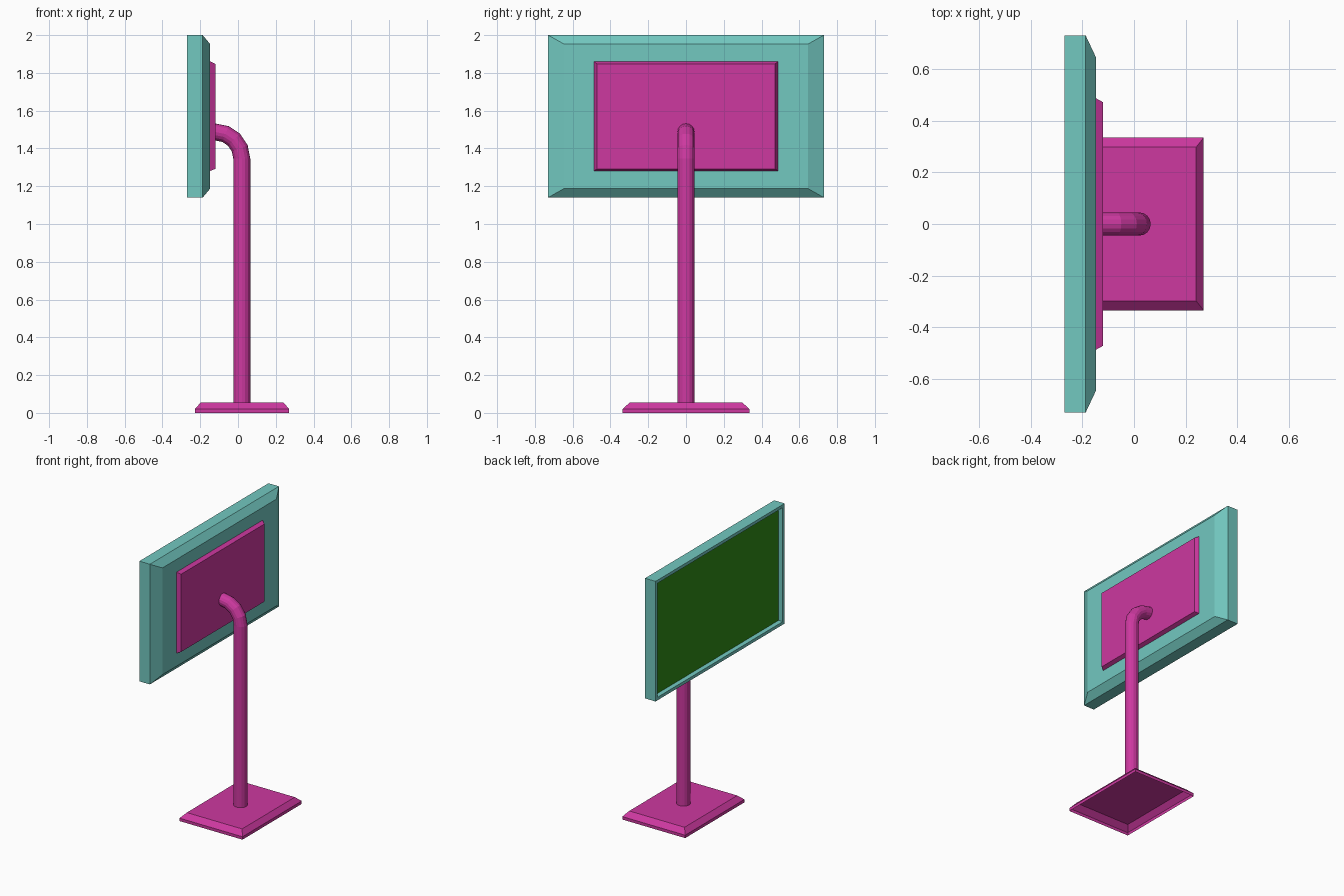
import bpy, bmesh, math

if "Cube" in bpy.data.objects:
    bpy.data.objects.remove(bpy.data.objects["Cube"])

def material(name, color):
    m = bpy.data.materials.new(name)
    m.diffuse_color = (*color, 1)
    m.use_nodes = True
    m.node_tree.nodes["Principled BSDF"].inputs["Base Color"].default_value = m.diffuse_color
    return m

TEAL = material("teal", (0.17, 0.58, 0.53))
PINK = material("pink", (0.61, 0.04, 0.35))
GREEN = material("green", (0.03, 0.26, 0.008))

def loft(name, rings, mats, cap_start=False, cap_end=False, start_mat=0):
    """Skin a series of equal-length point rings, optionally closing the ends."""
    bm = bmesh.new()
    loops = [[bm.verts.new(p) for p in ring] for ring in rings]
    for a, b in zip(loops, loops[1:]):
        for i in range(len(a)):
            j = (i + 1) % len(a)
            bm.faces.new((a[i], a[j], b[j], b[i]))
    if cap_start:
        bm.faces.new(loops[0][::-1]).material_index = start_mat
    if cap_end:
        bm.faces.new(loops[-1])
    bmesh.ops.recalc_face_normals(bm, faces=bm.faces)
    me = bpy.data.meshes.new(name)
    bm.to_mesh(me)
    bm.free()
    for m in mats:
        me.materials.append(m)
    ob = bpy.data.objects.new(name, me)
    bpy.context.collection.objects.link(ob)
    return ob

def upright(x, hy, z0, z1):
    """Rectangle facing along x."""
    return [(x, -hy, z0), (x, hy, z0), (x, hy, z1), (x, -hy, z1)]

def level(z, x0, x1, hy):
    """Rectangle facing along z."""
    return [(x0, -hy, z), (x1, -hy, z), (x1, hy, z), (x0, hy, z)]

# Monitor casing with recessed green screen and chamfered back
loft("screen_casing", [
    upright(-0.24, 0.705, 1.165, 1.975),
    upright(-0.27, 0.708, 1.162, 1.978),
    upright(-0.27, 0.73, 1.14, 2.0),
    upright(-0.187, 0.73, 1.14, 2.0),
    upright(-0.147, 0.645, 1.188, 1.952),
], [TEAL, GREEN], cap_start=True, cap_end=True, start_mat=1)

# Mounting plate on the back of the casing
loft("back_plate", [
    upright(-0.147, 0.487, 1.281, 1.861),
    upright(-0.12, 0.472, 1.292, 1.848),
], [PINK], cap_end=True)

# Base: hollow tray, open underneath
loft("base", [
    level(0, -0.228, 0.27, 0.335),
    level(0.021, -0.228, 0.27, 0.335),
    level(0.055, -0.197, 0.241, 0.298),
], [PINK], cap_end=True)

# Pole: straight tube with a quarter bend towards the plate
SIDES, R, BEND = 16, 0.045, 0.14
cx, cz = -0.12, 1.347

def pole_ring(angle, base_z):
    ring = []
    for i in range(SIDES):
        t = 2 * math.pi * i / SIDES
        r = BEND + R * math.cos(t)
        ring.append((cx + r * math.cos(angle), R * math.sin(t), base_z + r * math.sin(angle)))
    return ring

loft("pole", [pole_ring(0, 0.055)] +
     [pole_ring(math.radians(22.5 * k), cz) for k in range(5)], [PINK])
